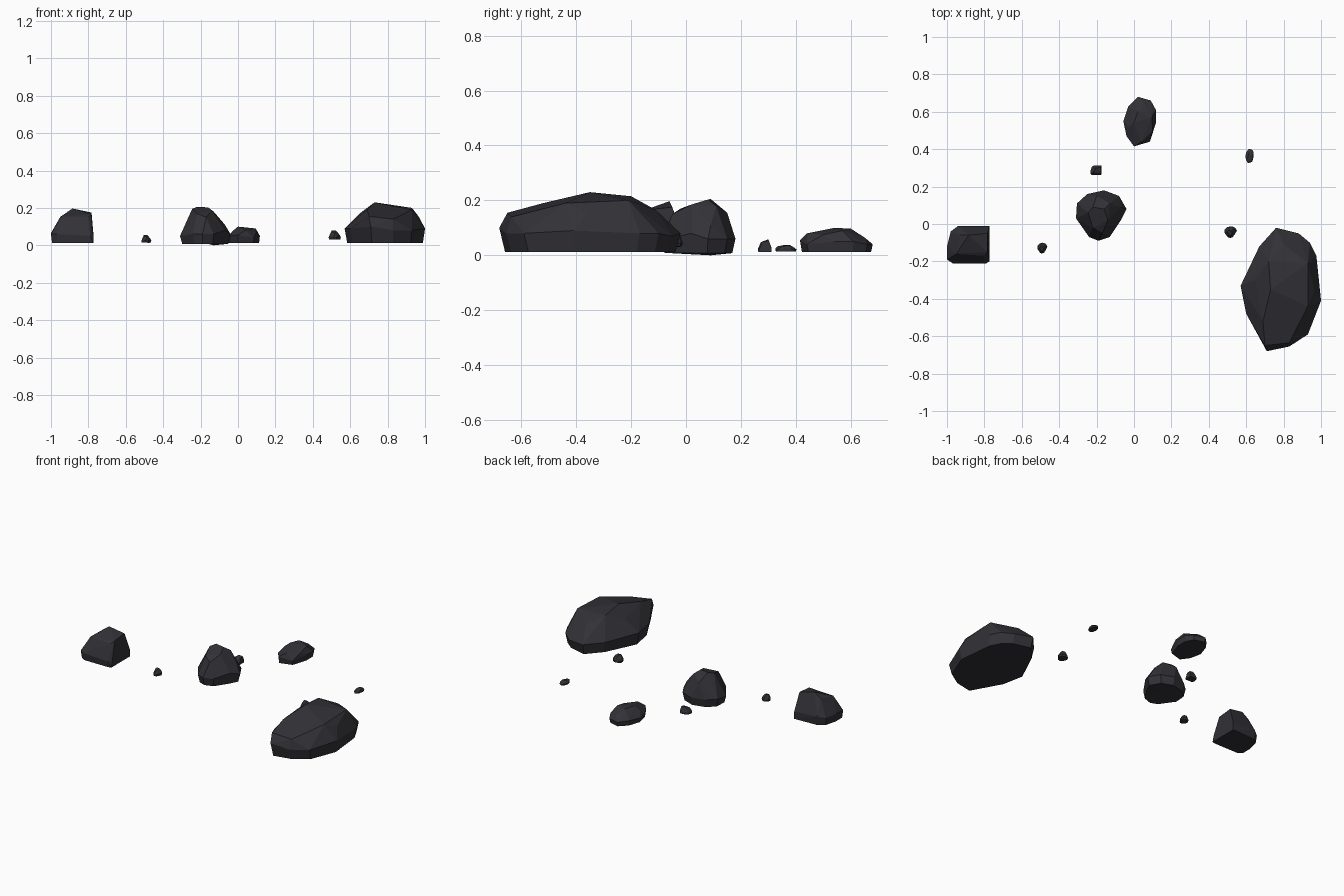
import bpy, bmesh
from mathutils import Vector

if "Cube" in bpy.data.objects:
    bpy.data.objects.remove(bpy.data.objects["Cube"])

stone = bpy.data.materials.new("dark slate")
stone.diffuse_color = (0.031, 0.031, 0.038, 1)
stone.use_nodes = True
stone.node_tree.nodes["Principled BSDF"].inputs["Base Color"].default_value = stone.diffuse_color


def rock_points(girdle, crown, base_z, shrink):
    """Widest ring, crown points, and a base ring pulled in from the widest ring."""
    pts = [Vector(p) for p in girdle + crown]
    c = sum((Vector(p) for p in girdle), Vector()) / len(girdle)
    for p in girdle:
        q = c.lerp(Vector(p), shrink)
        pts.append(Vector((q.x, q.y, base_z)))
    return pts


def add_rock(name, pts):
    """Flat-faced convex stone around the points."""
    bm = bmesh.new()
    for p in pts:
        bm.verts.new(p)
    res = bmesh.ops.convex_hull(bm, input=bm.verts[:])
    loose = {g for g in res["geom_interior"] + res["geom_unused"]
             if isinstance(g, bmesh.types.BMVert)}
    bmesh.ops.delete(bm, geom=list(loose), context='VERTS')
    bmesh.ops.dissolve_limit(bm, angle_limit=0.1, verts=bm.verts[:], edges=bm.edges[:])
    bmesh.ops.recalc_face_normals(bm, faces=bm.faces[:])
    me = bpy.data.meshes.new(name)
    bm.to_mesh(me)
    bm.free()
    me.materials.append(stone)
    bpy.context.collection.objects.link(bpy.data.objects.new(name, me))


def fit(pts, lo, hi):
    """Copy of a rock shape squeezed into a new bounding box."""
    a = [min(p[i] for p in pts) for i in range(3)]
    b = [max(p[i] for p in pts) for i in range(3)]
    return [Vector(lo[i] + (p[i] - a[i]) / (b[i] - a[i]) * (hi[i] - lo[i])
                   for i in range(3)) for p in pts]


# Long slab on the right
slab = rock_points(
    [(.71, -.68, .10), (.83, -.655, .08), (.93, -.59, .08), (1.0, -.41, .09), (.975, -.17, .08),
     (.94, -.10, .08), (.88, -.05, .07), (.76, -.02, .08), (.67, -.12, .08), (.57, -.33, .09),
     (.60, -.48, .09)],
    [(.73, -.35, .23), (.93, -.21, .20), (.72, -.20, .215), (.93, -.44, .19), (.69, -.52, .19),
     (.70, -.65, .155), (.83, -.635, .14), (.80, -.11, .165), (.65, -.30, .17), (.965, -.36, .155)],
    .012, .94)

# Blocky stone on the left
block = rock_points(
    [(-.97, -.21, .06), (-.79, -.21, .05), (-.773, -.19, .05), (-.773, -.01, .06),
     (-.94, -.01, .07), (-.98, -.04, .06), (-1.0, -.12, .065), (-1.0, -.19, .06)],
    [(-.885, -.06, .197), (-.783, -.05, .175), (-.783, -.15, .165), (-.95, -.16, .152),
     (-.80, -.17, .15), (-.93, -.06, .165), (-.773, -.20, .012), (-.773, -.01, .012)],
    .012, .94)

# Round boulder in the middle
boulder = rock_points(
    [(-.31, .03, .05), (-.305, .11, .06), (-.25, .16, .06), (-.16, .18, .06), (-.08, .15, .06),
     (-.04, .08, .06), (-.07, .02, .08), (-.13, -.07, .06), (-.19, -.09, .06), (-.24, -.07, .06)],
    [(-.22, .09, .205), (-.16, .08, .203), (-.245, .06, .195), (-.13, .11, .18), (-.20, .15, .155),
     (-.14, .02, .185), (-.22, -.02, .17), (-.17, -.05, .15), (-.07, .09, .11), (-.13, .09, 0)],
    .008, .91)

# Low stone at the back
low = rock_points(
    [(.02, .68, .04), (.09, .66, .04), (.117, .61, .05), (.117, .54, .05), (.085, .44, .04),
     (0, .415, .055), (-.04, .47, .05), (-.057, .55, .04), (-.03, .63, .045)],
    [(0, .54, .10), (.02, .60, .097), (.095, .57, .09), (.04, .44, .08), (-.03, .52, .075),
     (.10, .50, .075), (.05, .65, .065)],
    .012, .95)

for name, shape in (("long_slab", slab), ("block_stone", block),
                    ("round_boulder", boulder), ("low_stone", low)):
    add_rock(name, shape)

# Pebbles reuse the large shapes
for name, shape, lo, hi in (
        ("pebble_back", block, (-.232, .262, .012), (-.174, .312, .058)),
        ("pebble_left", boulder, (-.517, -.158, .013), (-.463, -.10, .056)),
        ("pebble_right", boulder, (.484, -.075, .03), (.55, -.012, .08)),
        ("pebble_far", low, (.595, .325, .014), (.64, .402, .038))):
    add_rock(name, fit(shape, lo, hi))
